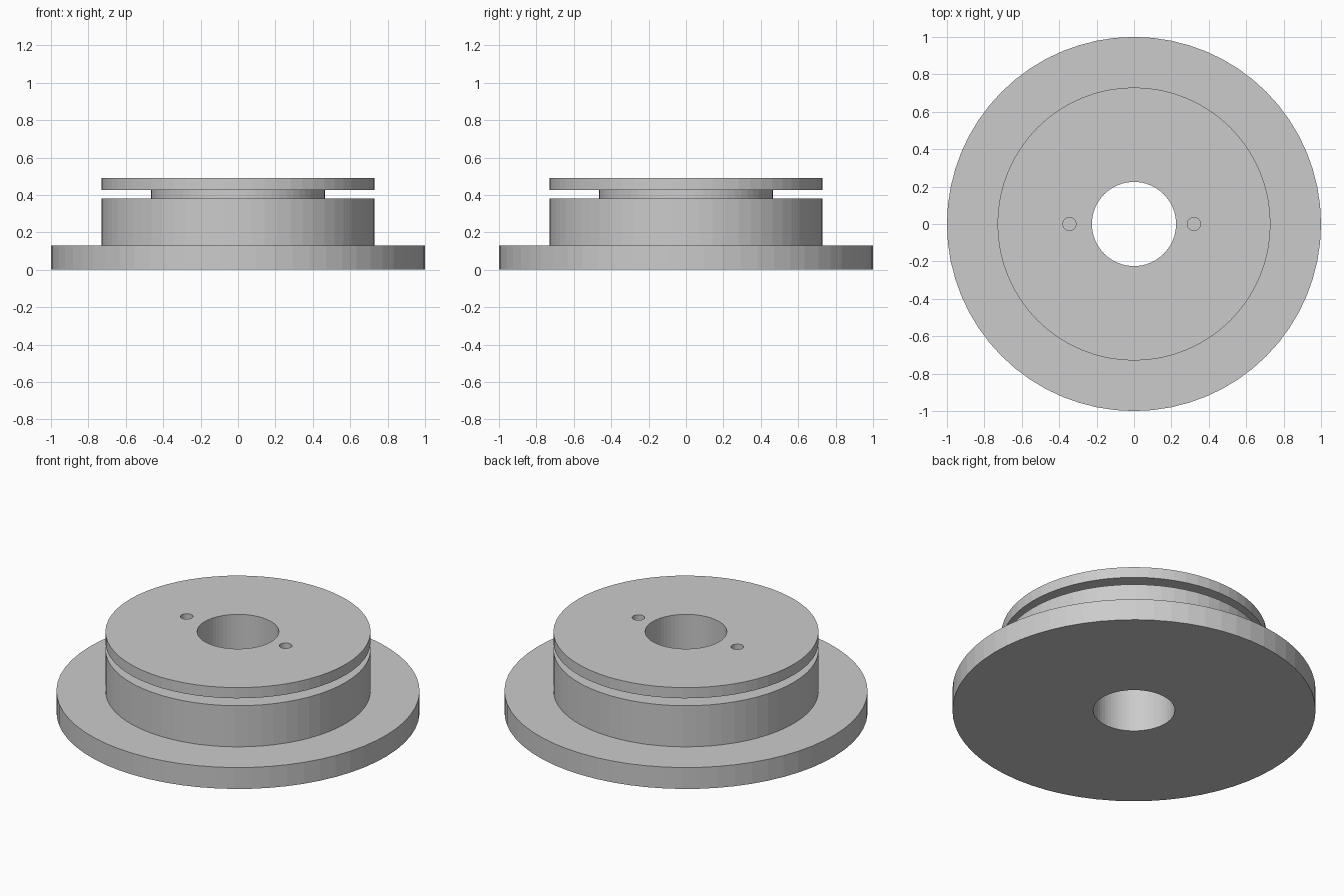
import bpy
import bmesh
from math import cos, sin, tau

SIDES = 64

if "Cube" in bpy.data.objects:
    bpy.data.objects.remove(bpy.data.objects["Cube"])

grey = bpy.data.materials.new("plain grey")
grey.use_nodes = True
colour = (0.6, 0.6, 0.6, 1)
grey.diffuse_color = colour
grey.node_tree.nodes["Principled BSDF"].inputs["Base Color"].default_value = colour


def lathe(name, profile, sides):
    """Revolve a closed (radius, height) profile around z."""
    bm = bmesh.new()
    rings = []
    for i in range(sides):
        a = tau * i / sides
        rings.append([bm.verts.new((r * cos(a), r * sin(a), z)) for r, z in profile])
    n = len(profile)
    for i in range(sides):
        here, there = rings[i], rings[(i + 1) % sides]
        for j in range(n):
            k = (j + 1) % n
            bm.faces.new((here[j], there[j], there[k], here[k]))
    bmesh.ops.recalc_face_normals(bm, faces=bm.faces)
    mesh = bpy.data.meshes.new(name)
    bm.to_mesh(mesh)
    bm.free()
    mesh.materials.append(grey)
    obj = bpy.data.objects.new(name, mesh)
    bpy.context.collection.objects.link(obj)
    return obj


# Flanged hub: wide base, drum, groove and top plate around a centre bore
hub = lathe("flanged_hub", [
    (0.225, 0), (1, 0), (1, 0.13), (0.73, 0.13), (0.73, 0.38),
    (0.465, 0.38), (0.465, 0.425), (0.73, 0.425), (0.73, 0.49), (0.225, 0.49),
], SIDES)

# Two blind pin holes in the top plate
for x in (-0.345, 0.32):
    bpy.ops.mesh.primitive_cylinder_add(
        vertices=32, radius=0.035, depth=0.3, location=(x, 0, 0.49))
    cutter = bpy.context.object
    cutter.name = "pin_hole_cutter"
    cutter.hide_render = True
    cutter.data.materials.append(grey)
    cut = hub.modifiers.new("pin_hole", "BOOLEAN")
    cut.operation = "DIFFERENCE"
    cut.solver = "EXACT"
    cut.object = cutter
    bpy.ops.object.select_all(action="DESELECT")
    hub.select_set(True)
    bpy.context.view_layer.objects.active = hub
    bpy.ops.object.modifier_apply(modifier=cut.name)
    bpy.data.objects.remove(cutter)
